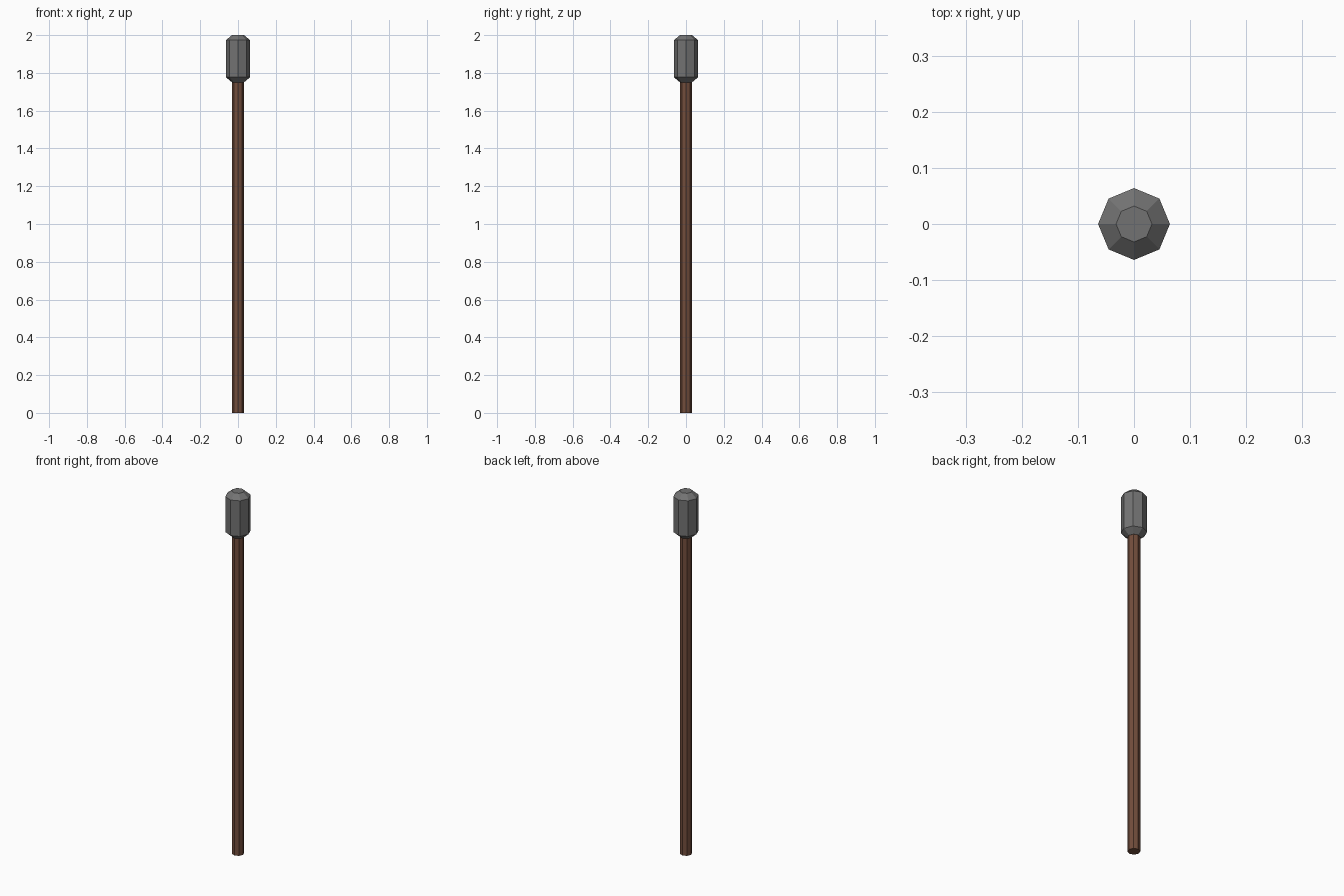
import bpy, bmesh
from math import cos, sin, pi

if "Cube" in bpy.data.objects:
    bpy.data.objects.remove(bpy.data.objects["Cube"])


def material(name, color):
    m = bpy.data.materials.new(name)
    m.diffuse_color = color
    m.use_nodes = True
    m.node_tree.nodes["Principled BSDF"].inputs["Base Color"].default_value = m.diffuse_color
    return m


def lathe(name, profile, sides, mat=None):
    """Closed faceted solid from (radius, z) rings, with flat end caps."""
    bm = bmesh.new()
    rings = [[bm.verts.new((r * cos(2 * pi * i / sides), r * sin(2 * pi * i / sides), z))
              for i in range(sides)] for r, z in profile]
    for low, high in zip(rings, rings[1:]):
        for i in range(sides):
            j = (i + 1) % sides
            bm.faces.new((low[i], low[j], high[j], high[i]))
    bm.faces.new(rings[0][::-1])
    bm.faces.new(rings[-1])
    mesh = bpy.data.meshes.new(name)
    bm.to_mesh(mesh)
    bm.free()
    obj = bpy.data.objects.new(name, mesh)
    bpy.context.collection.objects.link(obj)
    if mat:
        mesh.materials.append(mat)
    return obj


# Long wooden shaft
wood = material("dark_wood", (0.17, 0.075, 0.045, 1))
lathe("shaft", [(0.031, 0), (0.031, 1.755)], 8, wood)

# Octagonal metal head, chamfered at both ends
metal = material("grey_metal", (0.17, 0.17, 0.17, 1))
lathe("head", [(0.032, 1.75), (0.064, 1.777), (0.064, 1.973), (0.032, 2.0)], 8, metal)
